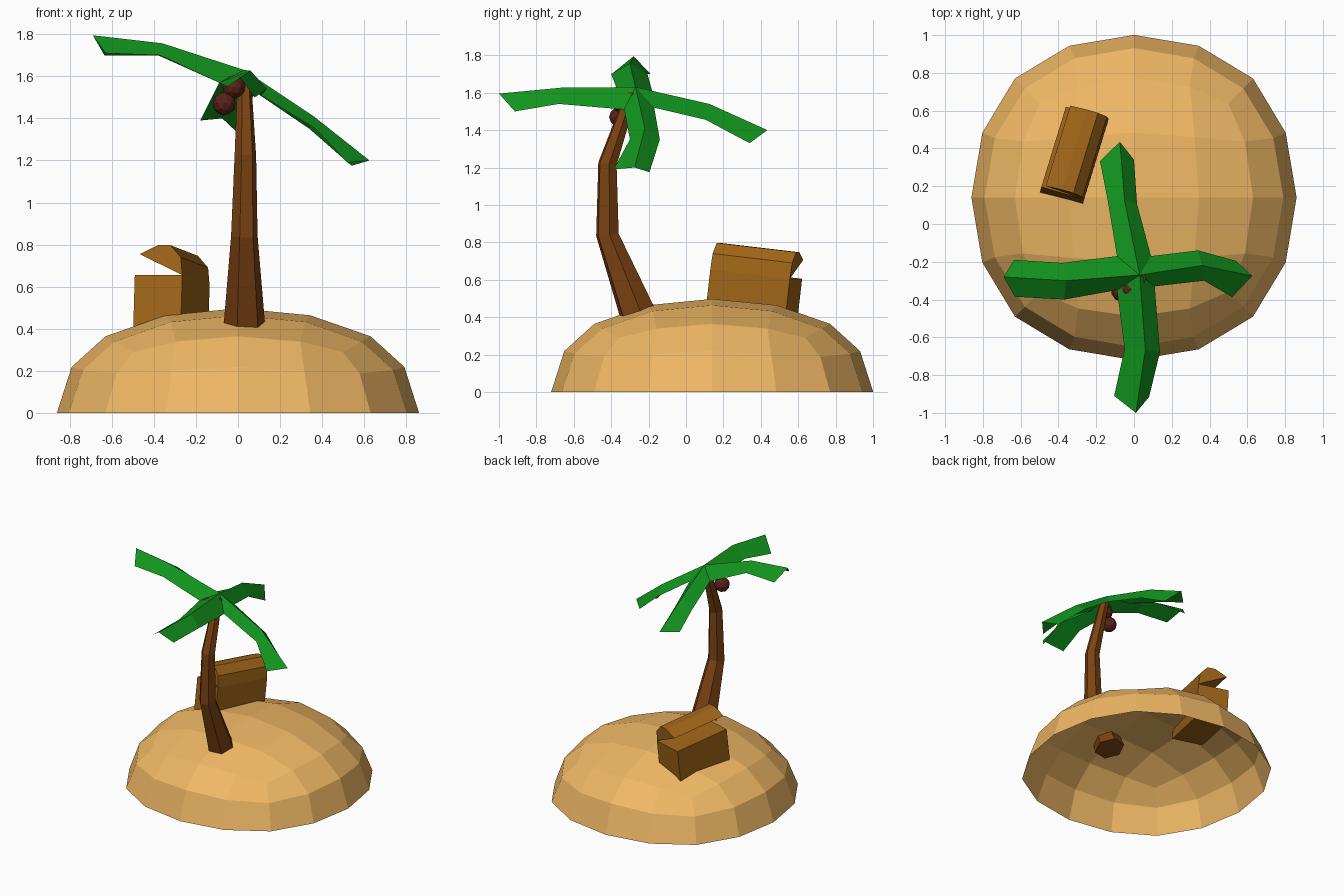
import bpy, bmesh, math
from mathutils import Vector

if "Cube" in bpy.data.objects:
    bpy.data.objects.remove(bpy.data.objects["Cube"])


def material(name, rgb):
    m = bpy.data.materials.new(name)
    m.diffuse_color = (*rgb, 1)
    m.use_nodes = True
    m.node_tree.nodes["Principled BSDF"].inputs["Base Color"].default_value = m.diffuse_color
    return m


SAND = material("sand", (0.87, 0.48, 0.13))
BARK = material("bark", (0.20, 0.055, 0.006))
LEAF = material("leaf", (0.006, 0.30, 0.013))
WOOD = material("wood", (0.35, 0.13, 0.009))
SHELL = material("shell", (0.10, 0.017, 0.010))


def add_object(name, bm, mat):
    bmesh.ops.recalc_face_normals(bm, faces=bm.faces)
    me = bpy.data.meshes.new(name)
    bm.to_mesh(me)
    bm.free()
    me.materials.append(mat)
    ob = bpy.data.objects.new(name, me)
    bpy.context.collection.objects.link(ob)
    return ob


def loft(bm, rings):
    """Join closed rings of points and cap both ends."""
    rings = [[bm.verts.new(p) for p in r] for r in rings]
    n = len(rings[0])
    for a, b in zip(rings, rings[1:]):
        for i in range(n):
            j = (i + 1) % n
            bm.faces.new((a[i], a[j], b[j], b[i]))
    bm.faces.new(rings[0][::-1])
    bm.faces.new(rings[-1])


# Island: smoothed cube, flattened, lower half removed, open underneath
bm = bmesh.new()
bmesh.ops.create_cube(bm, size=2)
island = add_object("island", bm, SAND)
sub = island.modifiers.new("round", 'SUBSURF')
sub.levels = 2
sub.use_limit_surface = False
bpy.context.view_layer.objects.active = island
island.select_set(True)
bpy.ops.object.modifier_apply(modifier="round")
bm = bmesh.new()
bm.from_mesh(island.data)
bmesh.ops.delete(bm, geom=[v for v in bm.verts if v.co.z < -0.01], context='VERTS')
for v in bm.verts:
    x, y, z = v.co
    k, kz = (0.985, 1.1) if 0.2 < z < 0.4 else (1, 1)
    v.co = (x * 0.98 * k, y * 0.98 * k + 0.14, z * 0.566 * kz)
for f in bm.faces:
    f.smooth = False
bm.to_mesh(island.data)
bm.free()

# Trunk: six-sided, bent
path = [(0.03, -0.235, 0.36, 0.105), (0.03, -0.42, 0.84, 0.064),
        (0.035, -0.42, 1.22, 0.052), (0.03, -0.29, 1.60, 0.032)]
bm = bmesh.new()
rings = []
for i, (x, y, z, r) in enumerate(path):
    tilt = (0.25, 0.1, -0.15, -0.3)[i]
    ring = []
    for k in range(6):
        a = math.radians(60 * k + 10)
        dy = r * math.sin(a)
        ring.append((x + r * math.cos(a), y + dy, z + dy * tilt))
    rings.append(ring)
loft(bm, rings)
add_object("trunk", bm, BARK)

# Fronds: ridged leaf strips sharing a centre and four valley points
centre = (0.03, -0.27, 1.63)
back_left, back_right = (-0.09, -0.17, 1.57), (0.09, -0.17, 1.52)
front_left, front_right = (-0.09, -0.35, 1.57), (0.11, -0.33, 1.51)
# each frond: (edge A, ridge, edge B) at root, middle and tip
fronds = {
    "right_frond": [(front_right, centre, back_right),
                    ((0.37, -0.30, 1.35), (0.36, -0.22, 1.41), (0.34, -0.14, 1.35)),
                    ((0.52, -0.387, 1.19), (0.625, -0.275, 1.20), (0.54, -0.195, 1.175))],
    "left_frond": [(back_left, centre, front_left),
                   ((-0.38, -0.206, 1.70), (-0.36, -0.30, 1.757), (-0.37, -0.40, 1.70)),
                   ((-0.635, -0.19, 1.70), (-0.69, -0.28, 1.795), (-0.63, -0.385, 1.71))],
    "back_frond": [(back_right, centre, back_left),
                   ((0.016, 0.106, 1.455), (-0.05, 0.125, 1.54), (-0.14, 0.13, 1.47)),
                   ((0.0, 0.34, 1.33), (-0.075, 0.435, 1.40), (-0.18, 0.333, 1.39))],
    "front_frond": [(front_left, centre, front_right),
                    ((-0.05, -0.66, 1.55), (0.06, -0.665, 1.627), (0.137, -0.68, 1.54)),
                    ((-0.105, -0.91, 1.51), (0.01, -1.0, 1.595), (0.08, -0.915, 1.50))],
}
for name, stations in fronds.items():
    bm = bmesh.new()
    rows = [[bm.verts.new(p) for p in s] for s in stations]
    for a, b in zip(rows, rows[1:]):
        for i in range(2):
            bm.faces.new((a[i], b[i], b[i + 1], a[i + 1]))
    ob = add_object(name, bm, LEAF)
    if sum(p.normal.z for p in ob.data.polygons) < 0:
        ob.data.flip_normals()

# Coconuts
for name, pos in (("upper_coconut", (-0.02, -0.345, 1.55)),
                  ("lower_coconut", (-0.065, -0.355, 1.47))):
    bm = bmesh.new()
    bmesh.ops.create_icosphere(bm, subdivisions=2, radius=0.056)
    bmesh.ops.translate(bm, verts=bm.verts, vec=pos)
    add_object(name, bm, SHELL)

# Chest: end profiles swept along its length, tilted with the slope
hinge = Vector((-0.265, 0.13, 0.655))
across = Vector((-0.96, 0.28, 0.0))
along = Vector((0.13, 0.425, -0.05))
up = Vector((0.03, 0.115, 1.0))
profiles = {
    "chest_body": [(0, 0), (0.235, 0), (0.235, -0.25), (0, -0.25)],
    "chest_lid": [(0, 0), (0.214, 0.1), (0.125, 0.142), (0.0625, 0.142), (0.01, 0.085)],
}
for name, prof in profiles.items():
    bm = bmesh.new()
    near = [hinge + across * u + up * w for u, w in prof]
    loft(bm, [near, [p + along for p in near]])
    add_object(name, bm, WOOD)
